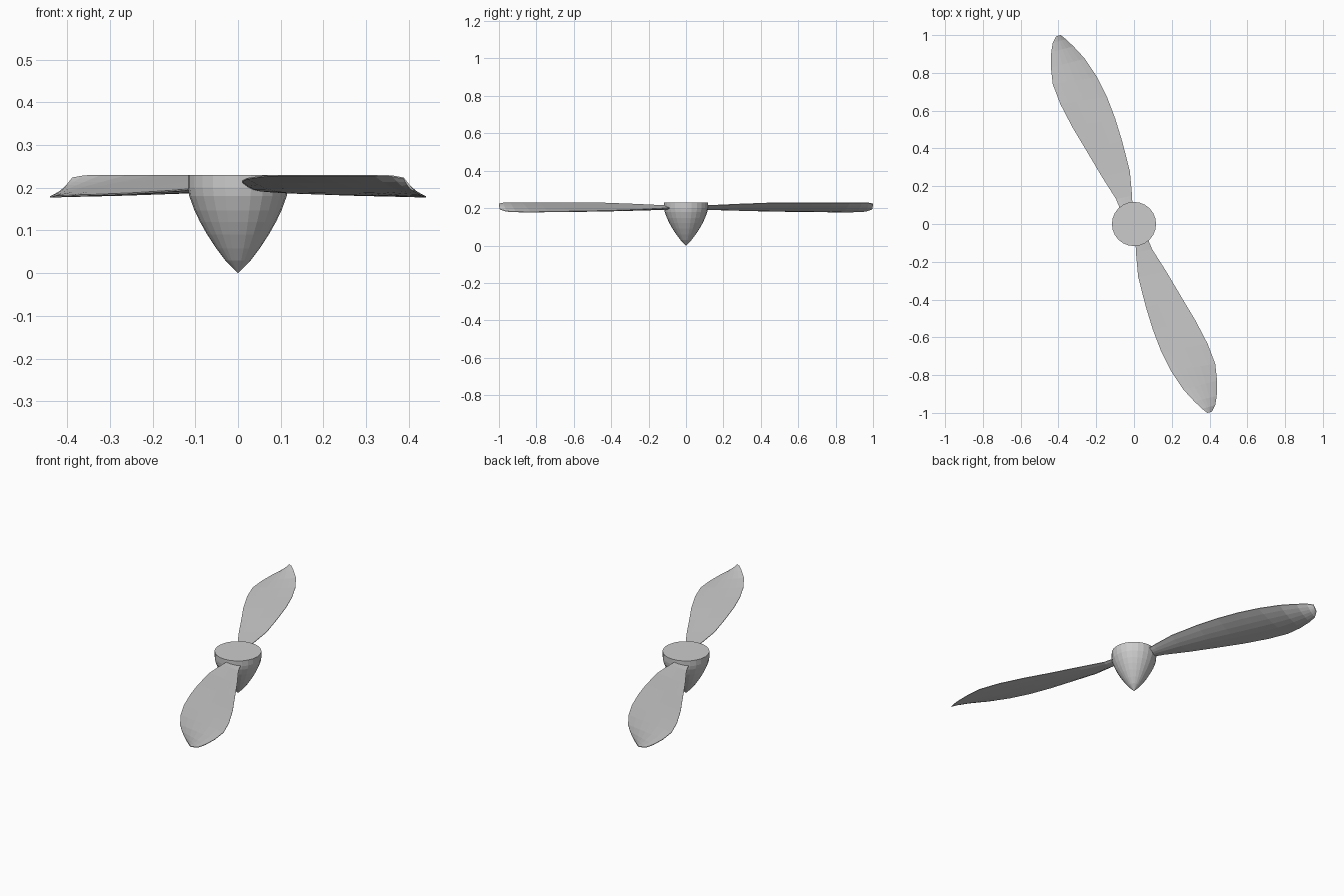
import bpy, bmesh, math

if "Cube" in bpy.data.objects:
    bpy.data.objects.remove(bpy.data.objects["Cube"])


def finish(name, bm):
    bmesh.ops.recalc_face_normals(bm, faces=bm.faces)
    mesh = bpy.data.meshes.new(name)
    bm.to_mesh(mesh)
    bm.free()
    obj = bpy.data.objects.new(name, mesh)
    bpy.context.collection.objects.link(obj)
    return obj


# Spinner: pointed nose at the bottom, flat disc on top
def make_spinner(sides=24):
    profile = [(0.030, 0.030), (0.051, 0.058), (0.072, 0.090), (0.089, 0.120),
               (0.102, 0.147), (0.114, 0.180), (0.117, 0.200), (0.117, 0.230)]
    bm = bmesh.new()
    tip = bm.verts.new((0, 0, 0))
    rings = []
    for r, z in profile:
        rings.append([bm.verts.new((r * math.cos(2 * math.pi * i / sides),
                                    r * math.sin(2 * math.pi * i / sides), z))
                      for i in range(sides)])
    for i in range(sides):
        j = (i + 1) % sides
        bm.faces.new((tip, rings[0][j], rings[0][i]))
        for a, b in zip(rings, rings[1:]):
            bm.faces.new((a[i], a[j], b[j], b[i]))
    bm.faces.new(rings[-1])
    return finish("spinner", bm)


# Blade stations, root to tip: low edge x, y, z; high edge x, y, z; thickness
STATIONS = [
    (-0.070, 0.070, 0.205, -0.008, 0.080, 0.214, 0.016),
    (-0.095, 0.132, 0.199, -0.010, 0.150, 0.217, 0.017),
    (-0.170, 0.250, 0.193, -0.022, 0.280, 0.223, 0.019),
    (-0.250, 0.385, 0.188, -0.063, 0.440, 0.229, 0.020),
    (-0.325, 0.510, 0.185, -0.100, 0.560, 0.230, 0.020),
    (-0.390, 0.635, 0.183, -0.144, 0.675, 0.230, 0.019),
    (-0.430, 0.740, 0.181, -0.196, 0.778, 0.230, 0.018),
    (-0.440, 0.830, 0.180, -0.260, 0.875, 0.230, 0.016),
    (-0.438, 0.910, 0.181, -0.320, 0.940, 0.230, 0.013),
    (-0.430, 0.960, 0.184, -0.360, 0.978, 0.229, 0.010),
    (-0.411, 0.995, 0.195, -0.388, 1.000, 0.224, 0.006),
]


# Pitched blade with a flat top face and a bulged underside
def make_blade(name, turn):
    steps = 6
    bm = bmesh.new()
    rings = []
    for lx, ly, lz, hx, hy, hz, thick in STATIONS:
        top, under = [], []
        for k in range(steps + 1):
            t = k / steps
            x, y, z = lx + (hx - lx) * t, ly + (hy - ly) * t, lz + (hz - lz) * t
            bulge = 4 * t * (1 - t)
            top.append(bm.verts.new((turn * x, turn * y, z)))
            under.append(bm.verts.new((turn * x, turn * y,
                                       z - 0.003 - thick * 0.8 * bulge)))
        rings.append(top + under[::-1])
    n = len(rings[0])
    for a, b in zip(rings, rings[1:]):
        for i in range(n):
            j = (i + 1) % n
            bm.faces.new((a[i], a[j], b[j], b[i]))
    bm.faces.new(rings[0])
    bm.faces.new(rings[-1])
    return finish(name, bm)


make_spinner()
make_blade("back_blade", 1)
make_blade("front_blade", -1)
